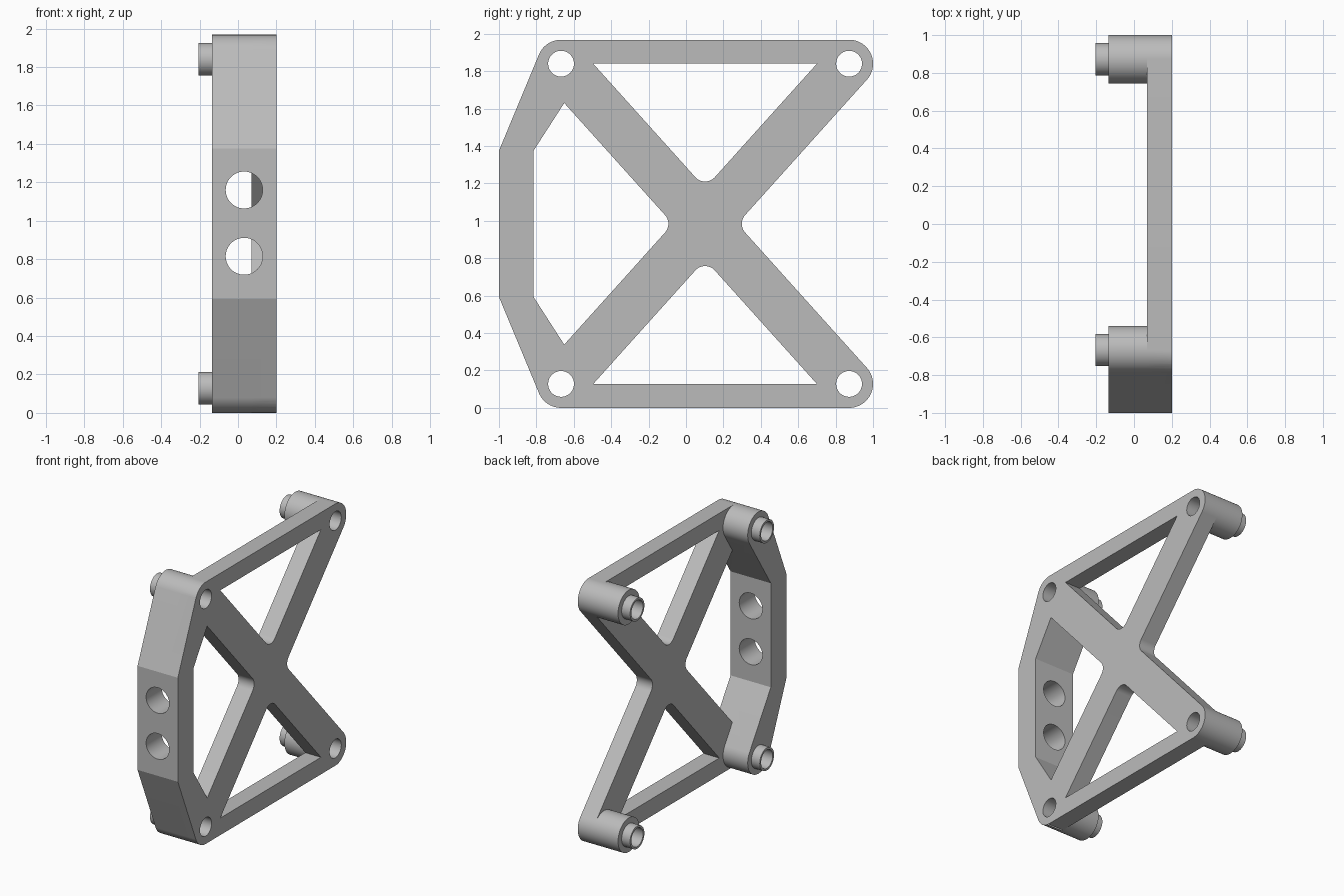
import bpy, bmesh, math
from mathutils import Vector

if "Cube" in bpy.data.objects:
    bpy.data.objects.remove(bpy.data.objects["Cube"])

STEP = math.radians(5)
MID = 0.984                      # height of the mirror line
FRONT_Y, BACK_Y, LOW, HIGH = -0.668, 0.872, 0.128, 1.84
BOSS_R, PEG_R, BORE_R, FILLET = 0.128, 0.085, 0.069, 0.07
INNER, FACE, PLATE, PEG_END = -0.135, 0.2, 0.07, -0.205

grey = bpy.data.materials.new("light grey")
grey.use_nodes = True
COLOR = (0.5, 0.5, 0.5, 1)
grey.diffuse_color = COLOR
grey.node_tree.nodes["Principled BSDF"].inputs["Base Color"].default_value = COLOR


def arc(y, z, r, a, b):
    """Points from angle a to b, snapped to a shared angular grid."""
    lo, hi = min(a, b), max(a, b)
    grid = [k * STEP for k in range(math.ceil(lo / STEP), math.floor(hi / STEP) + 1)]
    angles = [lo] + [g for g in grid if lo + 0.01 < g < hi - 0.01] + [hi]
    if b < a:
        angles.reverse()
    return [(y + r * math.cos(t), z + r * math.sin(t)) for t in angles]


def belt(circles):
    """Counter-clockwise outline wrapped round (y, z, radius); negative radius is a concave fillet."""
    n, normals, pts = len(circles), [], []
    for i, (y, z, r) in enumerate(circles):
        y2, z2, r2 = circles[(i + 1) % n]
        turn = math.asin((r - r2) / math.hypot(y2 - y, z2 - z))
        normals.append(math.atan2(z2 - z, y2 - y) - math.pi / 2 + turn)
    for i, (y, z, r) in enumerate(circles):
        a, b = normals[i - 1], normals[i]
        if r == 0:
            pts.append((y, z))
        elif r > 0:
            pts += arc(y, z, r, a, a + (b - a) % math.tau)
        else:
            pts += arc(y, z, r, a, a - (a - b) % math.tau)
    return pts


def prism(name, pts, x0, x1):
    bm = bmesh.new()
    face = bm.faces.new([bm.verts.new((x0, y, z)) for y, z in pts])
    new = bmesh.ops.extrude_face_region(bm, geom=[face])["geom"]
    verts = [v for v in new if isinstance(v, bmesh.types.BMVert)]
    bmesh.ops.translate(bm, verts=verts, vec=(x1 - x0, 0, 0))
    bmesh.ops.recalc_face_normals(bm, faces=bm.faces)
    mesh = bpy.data.meshes.new(name)
    bm.to_mesh(mesh)
    bm.free()
    mesh.materials.append(grey)
    obj = bpy.data.objects.new(name, mesh)
    bpy.context.collection.objects.link(obj)
    return obj


def cylinder(name, y, z, r, x0, x1):
    return prism(name, arc(y, z, r, 0, math.tau)[:-1], x0, x1)


def combine(tool, operation):
    """Merge a part into the frame, or cut it out, then discard the tool."""
    mod = frame.modifiers.new(tool.name, 'BOOLEAN')
    mod.operation, mod.solver, mod.object = operation, 'EXACT', tool
    bpy.context.view_layer.objects.active = frame
    bpy.ops.object.modifier_apply(modifier=mod.name)
    bpy.data.objects.remove(tool)


# Thin cross plate
slope = (HIGH - LOW) / (BACK_Y - FRONT_Y)
tilt = math.atan(slope)
mid_y = (FRONT_Y + BACK_Y) / 2
rise = BOSS_R / math.cos(tilt)           # arm half width measured upward
notch = (BOSS_R + FILLET) / math.sin(tilt)
crotch = (BOSS_R + FILLET) / math.cos(tilt)
frame = prism("bracket_frame", belt([
    (FRONT_Y, LOW, BOSS_R), (BACK_Y, LOW, BOSS_R), (mid_y + notch, MID, -FILLET),
    (BACK_Y, HIGH, BOSS_R), (FRONT_Y, HIGH, BOSS_R),
    (-1, MID + 0.391, 0), (-1, MID - 0.391, 0)]), PLATE, FACE)

# Upper and lower triangular windows
half = (HIGH - MID - rise) / slope
for s in (1, -1):
    ring = [(mid_y, MID + s * crotch, FILLET), (mid_y + half, MID + s * (HIGH - MID), 0),
            (mid_y - half, MID + s * (HIGH - MID), 0)]
    combine(prism("window_cutter", belt(ring if s > 0 else ring[::-1]), 0, 0.3), 'DIFFERENCE')

# Front window, closed again on its front side by the deep bar
edge = mid_y - BOSS_R / math.sin(tilt)
reach = slope * (edge + 0.7)
combine(prism("front_window_cutter", belt([
    (-0.9, MID - 0.4, 0), (-0.7, MID - reach, 0), (mid_y - notch, MID, FILLET),
    (-0.7, MID + reach, 0), (-0.9, MID + 0.4, 0)]), 0, 0.3), 'DIFFERENCE')

# Deep bent bar along the front, including both front bosses
combine(prism("front_bar", belt([
    (FRONT_Y, LOW, BOSS_R), (-0.815, MID - 0.391, 0), (-0.815, MID + 0.391, 0),
    (FRONT_Y, HIGH, BOSS_R), (-1, MID + 0.391, 0), (-1, MID - 0.391, 0)]),
    INNER, FACE), 'UNION')

# Back bosses, then pegs and bores at all four corners
corners = [(y, z) for y in (FRONT_Y, BACK_Y) for z in (LOW, HIGH)]
for z in (LOW, HIGH):
    combine(cylinder("back_boss", BACK_Y, z, BOSS_R, INNER, PLATE), 'UNION')
for y, z in corners:
    combine(cylinder("peg", y, z, PEG_R, PEG_END, INNER + 0.03), 'UNION')
for y, z in corners:
    combine(cylinder("bore_cutter", y, z, BORE_R, -0.3, 0.3), 'DIFFERENCE')

# Two cross holes through the front bar
for z in (0.815, 1.16):
    hole = cylinder("cross_hole_cutter", 0, z, 0.096, 0.75, 1.1)
    for v in hole.data.vertices:         # turn the axis from x to y
        v.co = Vector((v.co.y + 0.032, -v.co.x, v.co.z))
    hole.data.flip_normals()
    bm = bmesh.new()
    bm.from_mesh(hole.data)
    bmesh.ops.recalc_face_normals(bm, faces=bm.faces)
    bm.to_mesh(hole.data)
    bm.free()
    combine(hole, 'DIFFERENCE')

# Smooth rounded walls, crisp edges
bpy.ops.object.select_all(action='DESELECT')
frame.select_set(True)
bpy.context.view_layer.objects.active = frame
bpy.ops.object.shade_smooth_by_angle(angle=math.radians(20))
